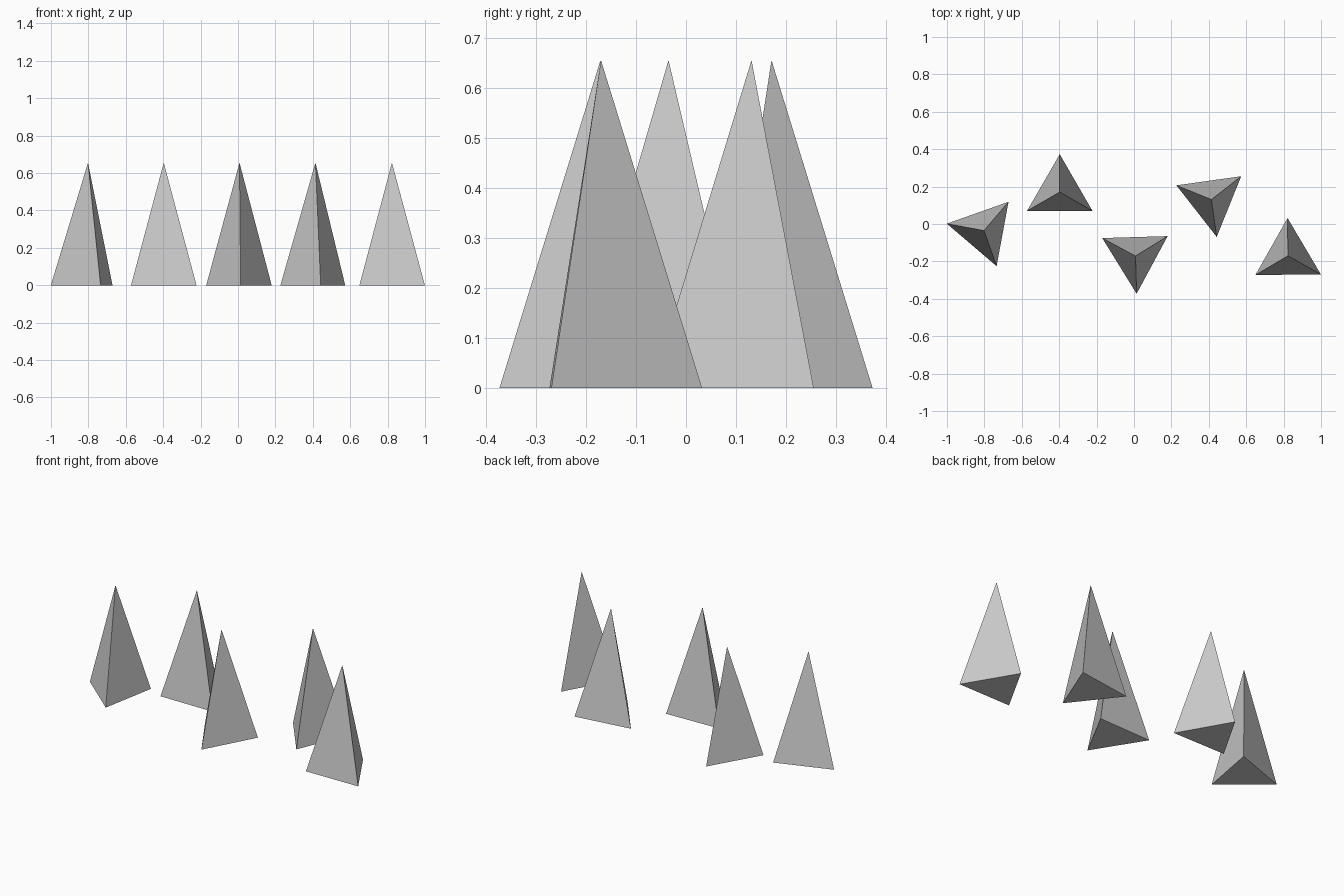
import bpy, bmesh
from math import sin, cos, radians

if "Cube" in bpy.data.objects:
    bpy.data.objects.remove(bpy.data.objects["Cube"])

RADIUS, HEIGHT = 0.202, 0.655


def spike(name, x, y, angle):
    """Closed three-sided pyramid; angle is the direction of one base corner."""
    bm = bmesh.new()
    base = []
    for i in range(3):
        a = radians(angle + 120 * i)
        base.append(bm.verts.new((RADIUS * cos(a), RADIUS * sin(a), 0)))
    tip = bm.verts.new((0, 0, HEIGHT))
    bm.faces.new(base[::-1])
    for i in range(3):
        bm.faces.new((base[i], base[(i + 1) % 3], tip))
    mesh = bpy.data.meshes.new(name)
    bm.to_mesh(mesh)
    bm.free()
    obj = bpy.data.objects.new(name, mesh)
    obj.location = (x, y, 0)
    bpy.context.collection.objects.link(obj)


# Staggered row of spikes, left to right: x, y, corner direction
row = [
    (-0.802, -0.035, 169.5),
    (-0.397, 0.171, 90),
    (0.008, -0.171, -88.3),
    (0.414, 0.131, -82),
    (0.823, -0.17, 90.6),
]
for n, (x, y, angle) in enumerate(row, 1):
    spike(f"spike_{n}", x, y, angle)
